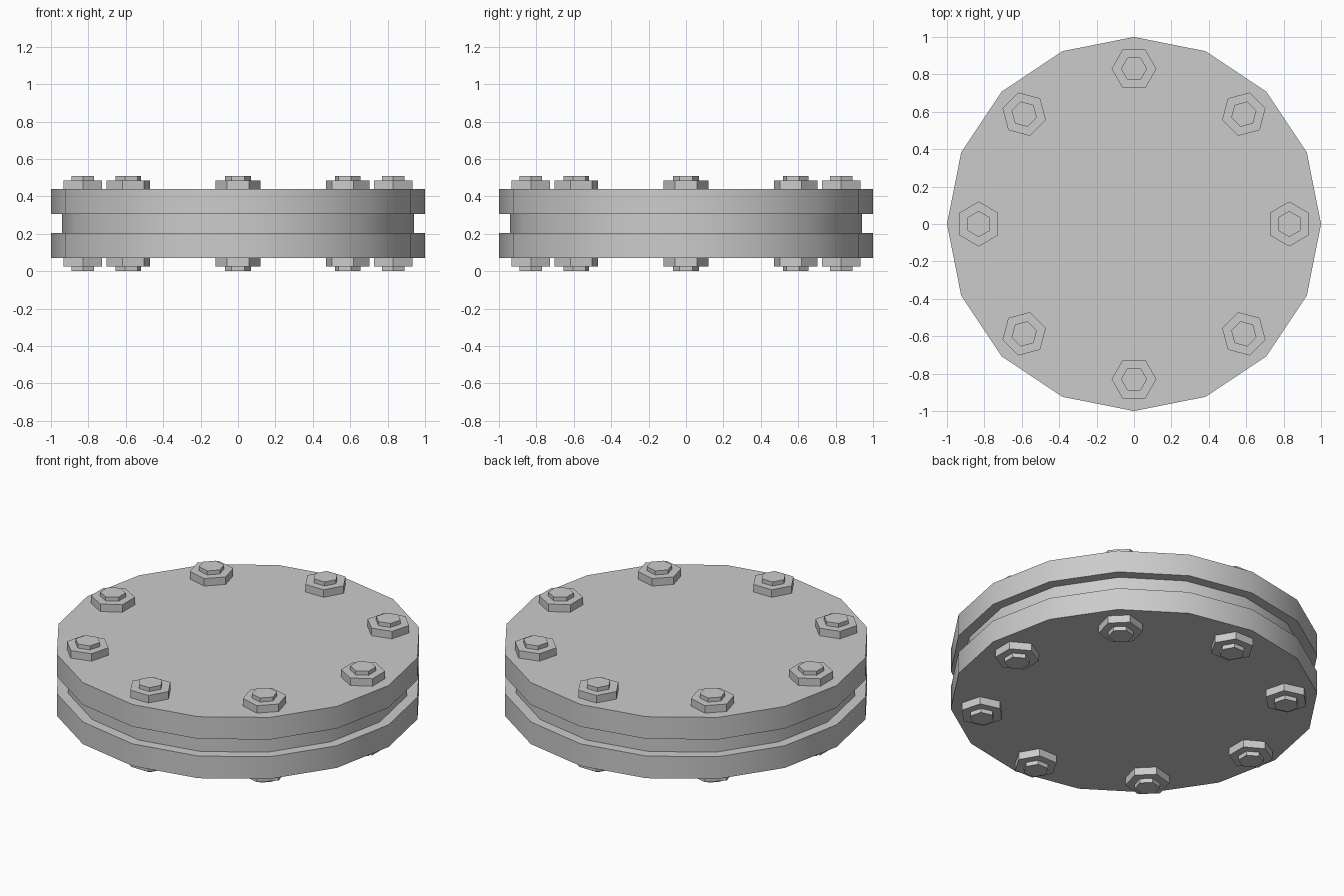
import bpy
import math

cube = bpy.data.objects.get("Cube")
if cube:
    bpy.data.objects.remove(cube, do_unlink=True)

# Single steel colour
steel = bpy.data.materials.new("grey steel")
steel.use_nodes = True
colour = (0.6, 0.6, 0.6, 1)
steel.diffuse_color = colour
steel.node_tree.nodes["Principled BSDF"].inputs["Base Color"].default_value = colour


def prism(name, sides, radius, bottom, top, x=0, y=0, turn=0):
    """Upright prism with its first corner pointing along the turn angle."""
    bpy.ops.mesh.primitive_cylinder_add(
        vertices=sides, radius=radius, depth=top - bottom,
        location=(x, y, (bottom + top) / 2), rotation=(0, 0, turn))
    part = bpy.context.object
    part.name = name
    part.data.materials.append(steel)
    bpy.ops.object.shade_smooth_by_angle(angle=math.radians(30))
    return part


# Two flange discs with a narrower gasket between them
prism("lower_flange", 16, 1.0, 0.07, 0.203)
prism("gasket", 16, 0.94, 0.203, 0.306)
prism("upper_flange", 16, 1.0, 0.306, 0.439)

# Ring of bolts: a nut and a protruding bolt end on each side
for i in range(8):
    angle = i * math.pi / 4
    x, y = 0.83 * math.cos(angle), 0.83 * math.sin(angle)
    prism(f"upper_nut_{i}", 6, 0.12, 0.439, 0.484, x, y, angle)
    prism(f"lower_nut_{i}", 6, 0.12, 0.025, 0.07, x, y, angle)
    prism(f"upper_bolt_end_{i}", 6, 0.07, 0.484, 0.508, x, y, angle)
    prism(f"lower_bolt_end_{i}", 6, 0.07, 0.0, 0.025, x, y, angle)
